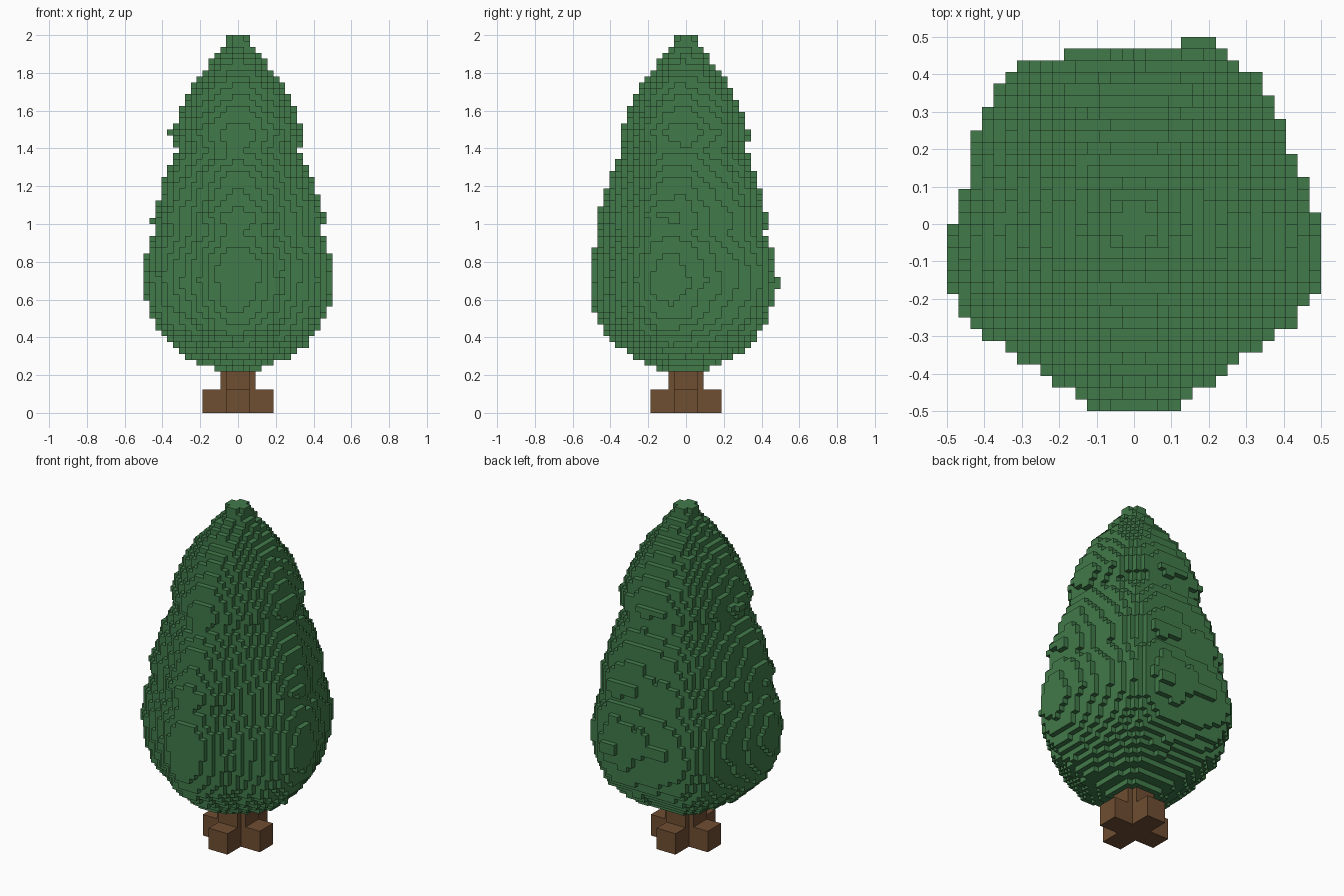
import bpy
import bmesh
import math
from mathutils import Vector, noise

default = bpy.data.objects.get("Cube")
if default:
    bpy.data.objects.remove(default, do_unlink=True)

UNIT = 1 / 32  # edge of one block


def make_material(name, rgb):
    mat = bpy.data.materials.new(name)
    mat.use_nodes = True
    mat.diffuse_color = (*rgb, 1)
    mat.node_tree.nodes["Principled BSDF"].inputs["Base Color"].default_value = (*rgb, 1)
    return mat


leaf_green = make_material("leaf green", (0.053, 0.193, 0.068))
bark_brown = make_material("bark brown", (0.162, 0.077, 0.032))


def face_corners(cell, axis, side):
    """Corners of one block face, wound to face outwards."""
    u, v = (axis + 1) % 3, (axis + 2) % 3
    corners = []
    for du, dv in ((0, 0), (1, 0), (1, 1), (0, 1)):
        corner = list(cell)
        corner[axis] += side
        corner[u] += du
        corner[v] += dv
        corners.append(tuple(corner))
    return corners if side else corners[::-1]


def build_blocks(name, cells, mat):
    """Turn a set of grid cells into a mesh of only its exposed faces."""
    bm = bmesh.new()
    verts = {}
    for cell in sorted(cells):
        for axis in range(3):
            for side in (0, 1):
                neighbour = list(cell)
                neighbour[axis] += 1 if side else -1
                if tuple(neighbour) in cells:
                    continue
                corners = face_corners(cell, axis, side)
                for c in corners:
                    if c not in verts:
                        verts[c] = bm.verts.new(Vector(c) * UNIT)
                bm.faces.new([verts[c] for c in corners])
    mesh = bpy.data.meshes.new(name)
    bm.to_mesh(mesh)
    bm.free()
    mesh.materials.append(mat)
    obj = bpy.data.objects.new(name, mesh)
    bpy.context.collection.objects.link(obj)
    return obj


def cross_cells(reach, arm, low, high):
    """Plus-shaped column of cells."""
    span = range(-reach, reach)
    return {(x, y, z) for x in span for y in span for z in range(low, high)
            if -arm <= x < arm or -arm <= y < arm}


# Trunk: wide cross-shaped foot with a slimmer cross-shaped stem
build_blocks("trunk", cross_cells(6, 2, 0, 4) | cross_cells(3, 2, 4, 7), bark_brown)

# Crown: half width by height, with three soft tiers
PROFILE = [(0.22, 0.11), (0.25, 0.17), (0.3, 0.28), (0.36, 0.355), (0.43, 0.42),
           (0.5, 0.46), (0.62, 0.492), (0.72, 0.503), (0.85, 0.483), (0.96, 0.443),
           (1.04, 0.46), (1.12, 0.428), (1.25, 0.397), (1.4, 0.328), (1.48, 0.355),
           (1.6, 0.31), (1.75, 0.235), (1.9, 0.11), (1.95, 0.07), (2.0, 0.058)]


def half_width(z):
    for (z0, w0), (z1, w1) in zip(PROFILE, PROFILE[1:]):
        if z <= z1:
            return w0 + (w1 - w0) * (z - z0) / (z1 - z0)
    return PROFILE[-1][1]


def in_crown(cell):
    """Five-lobed outline, rounder towards the top, with a rough surface."""
    p = (Vector(cell) + Vector((0.5, 0.5, 0.5))) * UNIT
    angle = math.atan2(p.y, p.x)
    turn = 0.04 * (1 + math.sin(angle)) - 0.03 * math.cos(angle)
    depth = 0.058 - 0.035 * min(1, max(0, (p.z - 1.1) * 3))
    lobes = 1 + depth * math.cos(5 * (angle - turn + math.pi / 2))
    rough = 0.011 * noise.noise(p * 13) * min(1, half_width(p.z) * 3)
    return math.hypot(p.x, p.y) < half_width(p.z) * 0.977 * lobes + rough


grid = range(-16, 16)
crown = {(x, y, z) for x in grid for y in grid for z in range(7, 64)
         if in_crown((x, y, z))}

# A few stray leaf blocks poking out of the back and the upper tier
crown |= {(x, 15, z) for x in (4, 5, 6) for z in (21, 22)}
crown |= {(-12, y, 47) for y in (-1, 0)}

build_blocks("crown", crown, leaf_green)
